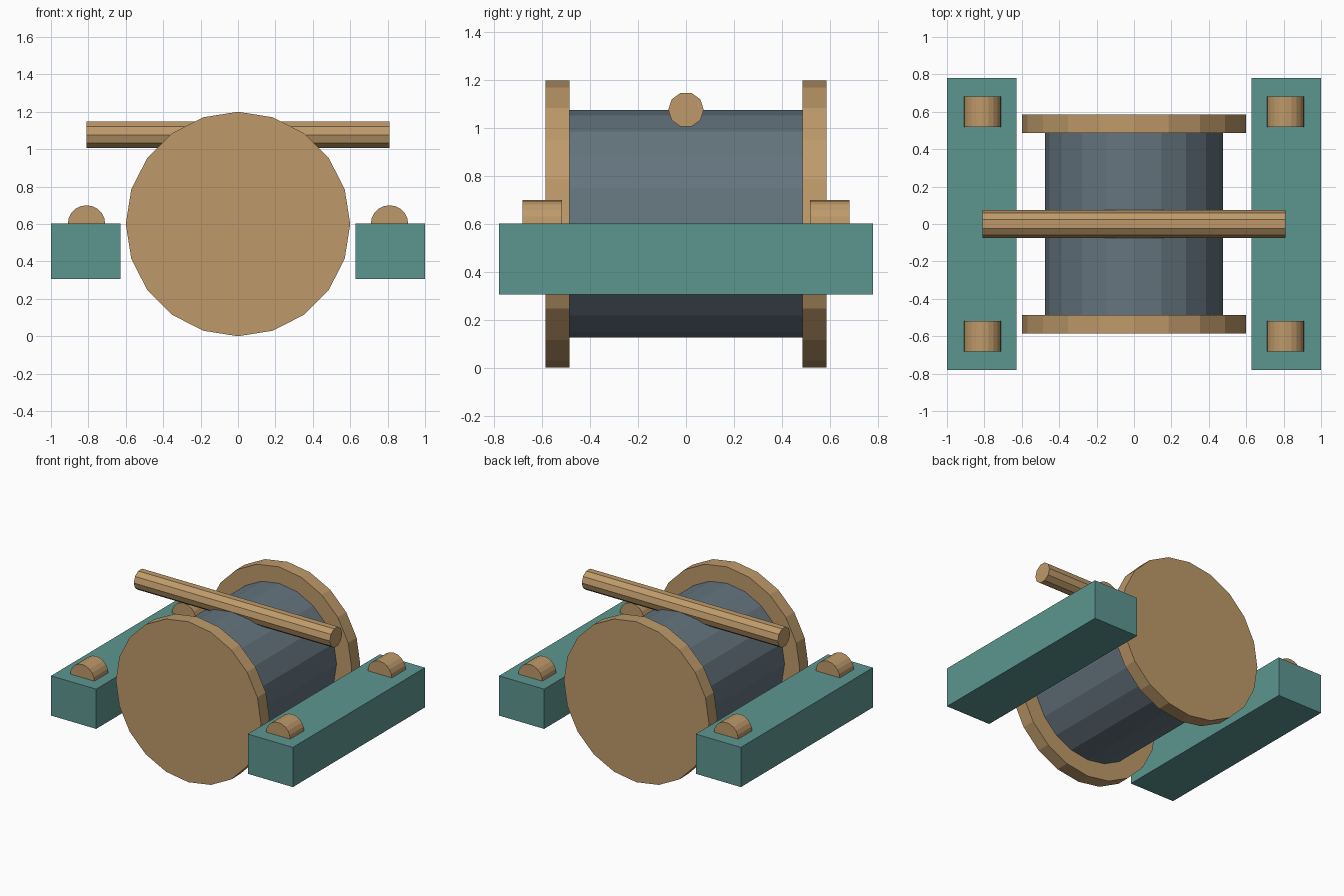
import bpy
import math
from mathutils import Matrix

if "Cube" in bpy.data.objects:
    bpy.data.objects.remove(bpy.data.objects["Cube"])


def material(name, rgb):
    m = bpy.data.materials.new(name)
    m.diffuse_color = (*rgb, 1.0)
    m.use_nodes = True
    m.node_tree.nodes["Principled BSDF"].inputs["Base Color"].default_value = m.diffuse_color
    return m


WOOD = material("tan wood", (0.515, 0.323, 0.144))
TEAL = material("teal paint", (0.107, 0.305, 0.279))
STEEL = material("slate grey", (0.128, 0.176, 0.208))


def finish(name, mat, matrix):
    ob = bpy.context.object
    ob.name = name
    ob.data.transform(matrix)
    ob.data.materials.append(mat)
    return ob


def cylinder(name, mat, sides, radius, length, axis, centre):
    bpy.ops.mesh.primitive_cylinder_add(vertices=sides, radius=radius, depth=length)
    # Blender's first vertex lies on +y; turning about x or y lays the axis down
    turn = Matrix.Rotation(math.pi / 2, 4, "X" if axis == "y" else "Y")
    return finish(name, mat, Matrix.Translation(centre) @ turn)


def box(name, mat, size, centre):
    bpy.ops.mesh.primitive_cube_add(size=1)
    return finish(name, mat, Matrix.Translation(centre) @ Matrix.Diagonal((*size, 1)))


# Drum with a round flange at each end
cylinder("drum", STEEL, 20, 0.475, 0.98, "y", (0, 0, 0.602))
for end, sy in (("front", -1), ("back", 1)):
    cylinder(end + "_flange", WOOD, 20, 0.6, 0.1, "y", (0, sy * 0.536, 0.6))

# Cross bar resting in the top of the drum
cylinder("cross_bar", WOOD, 10, 0.074, 1.62, "x", (0, 0, 1.077))

# Side rails, each with two half-sunk pegs
for side, sx in (("left", -1), ("right", 1)):
    box(side + "_rail", TEAL, (0.373, 1.56, 0.297), (sx * 0.8135, 0, 0.4535))
    for end, sy in (("front", -1), ("back", 1)):
        cylinder(f"{side}_{end}_peg", WOOD, 20, 0.1, 0.165, "y",
                 (sx * 0.81, sy * 0.6, 0.6))
